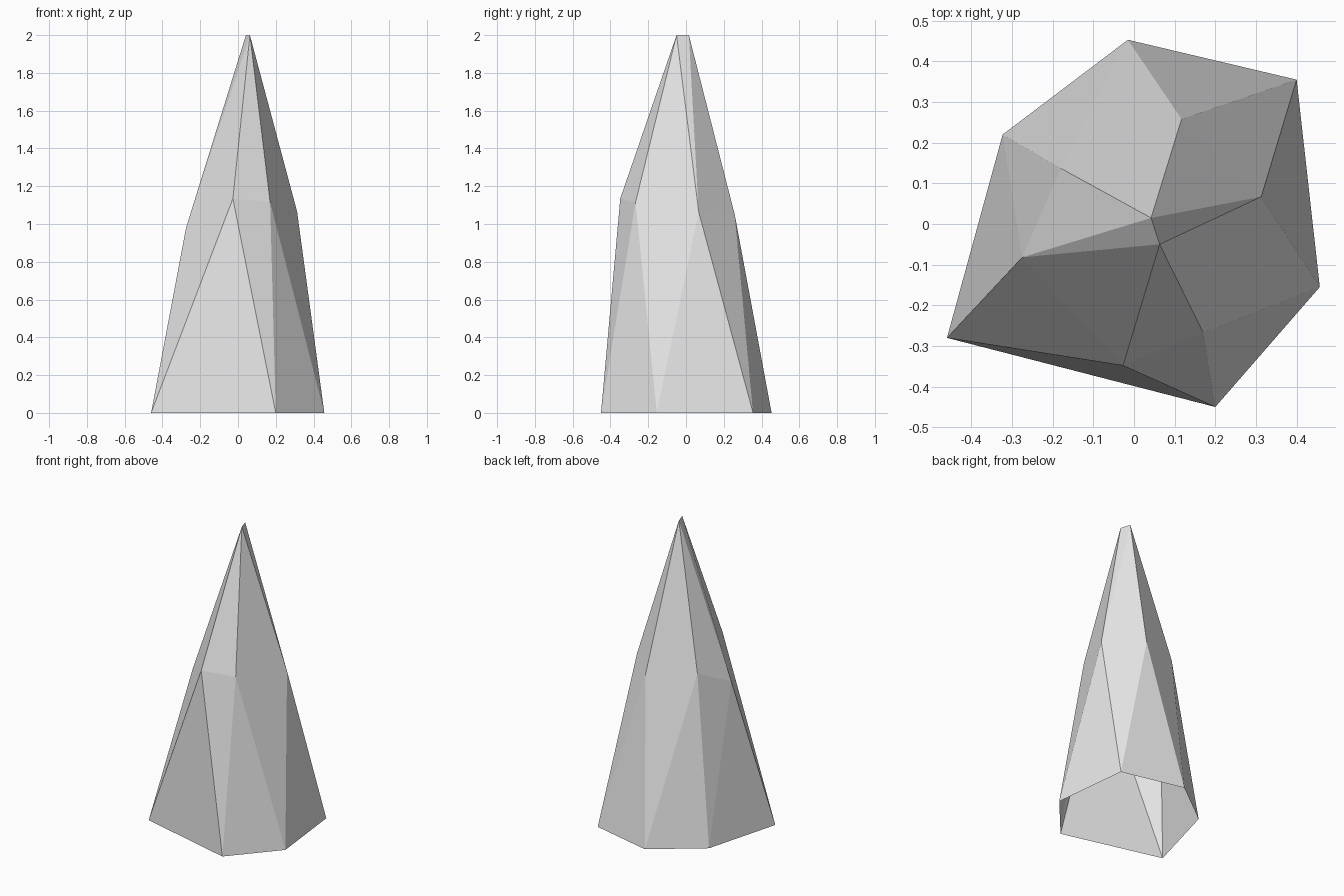
import bpy
import bmesh

default = bpy.data.objects.get("Cube")
if default:
    bpy.data.objects.remove(default, do_unlink=True)

# Plain pale grey stone
grey = bpy.data.materials.new("pale_grey")
grey.use_nodes = True
colour = (0.8, 0.8, 0.8, 1.0)
grey.diffuse_color = colour
grey.node_tree.nodes["Principled BSDF"].inputs["Base Color"].default_value = colour

# Outline on the ground and the shoulder ring, both counter-clockwise from front left
BASE = [(-0.46, -0.28), (0.20, -0.45), (0.457, -0.155),
        (0.40, 0.355), (-0.015, 0.453), (-0.323, 0.22)]
SHOULDER = [(-0.275, -0.082, 0.98), (-0.027, -0.348, 1.135), (0.17, -0.267, 1.115),
            (0.313, 0.067, 1.065), (0.117, 0.258, 1.05), (-0.18, 0.137, 1.09)]
TIP_FRONT = (0.063, -0.05, 2.0)
TIP_BACK = (0.042, 0.015, 2.0)

bm = bmesh.new()
base = [bm.verts.new((x, y, 0)) for x, y in BASE]
ring = [bm.verts.new(p) for p in SHOULDER]
front, back = bm.verts.new(TIP_FRONT), bm.verts.new(TIP_BACK)
count = len(base)

for i in range(count):
    j = (i + 1) % count
    # Lower facets, open underneath
    bm.faces.new((base[i], base[j], ring[j]))
    bm.faces.new((base[i], ring[j], ring[i]))
    # Upper facets run to the nearer end of the short ridge
    bm.faces.new((ring[i], ring[j], front if i < count / 2 else back))

# Two slivers that close the sides of the ridge
bm.faces.new((ring[3], back, front))
bm.faces.new((ring[0], front, back))

mesh = bpy.data.meshes.new("crystal_spire")
bm.to_mesh(mesh)
bm.free()
mesh.materials.append(grey)
spire = bpy.data.objects.new("crystal_spire", mesh)
bpy.context.collection.objects.link(spire)
